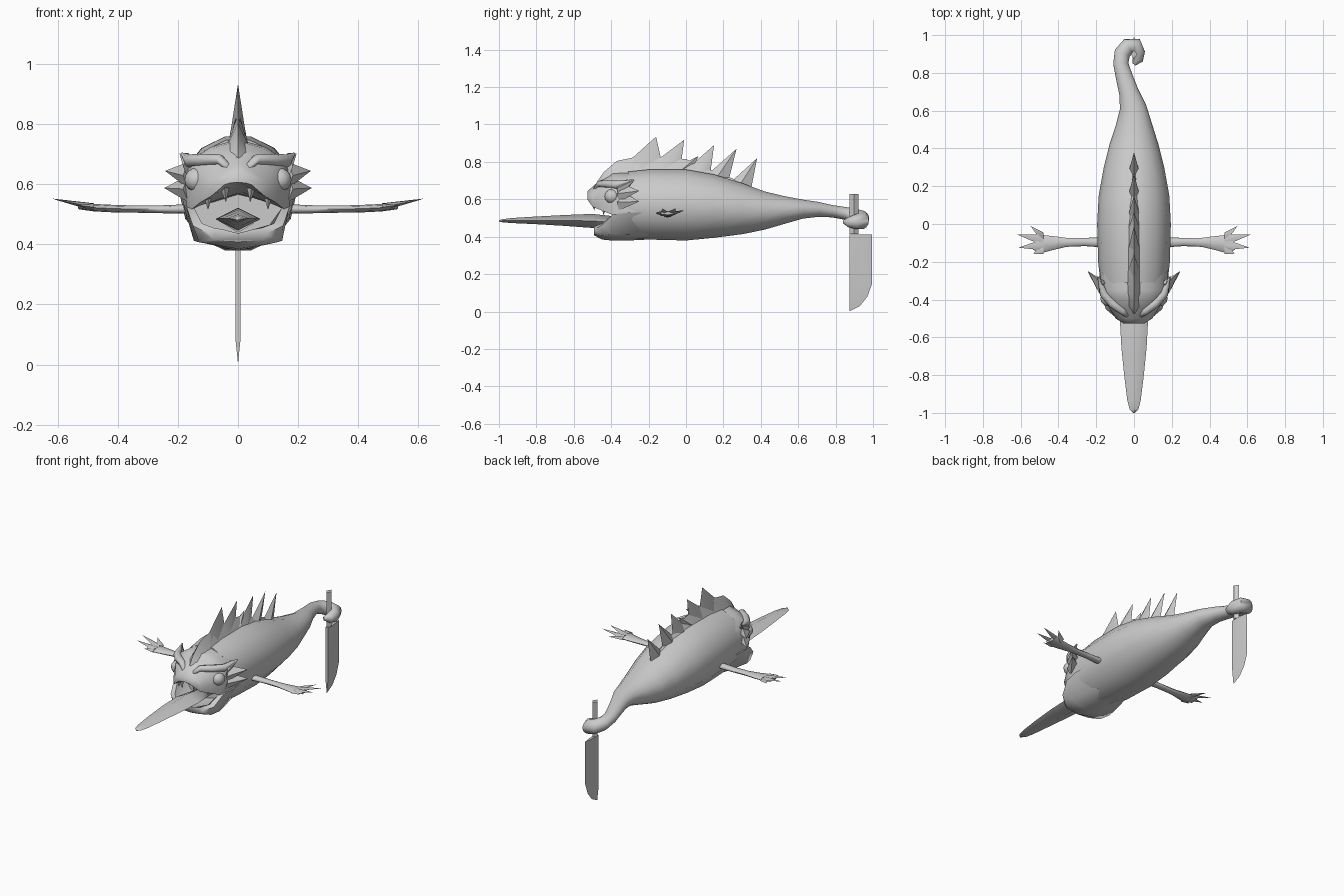
import bpy
import bmesh
from math import cos, sin, pi, radians
from mathutils import Matrix, Vector

cube = bpy.data.objects.get("Cube")
if cube:
    bpy.data.objects.remove(cube)

grey = bpy.data.materials.new("plain grey")
grey.use_nodes = True
COLOUR = (0.6, 0.6, 0.6, 1)
grey.diffuse_color = COLOUR
grey.node_tree.nodes["Principled BSDF"].inputs["Base Color"].default_value = COLOUR
UP = Vector((0, 0, 1))


def finish(bm, name, mirror=False, angle=45):
    """Turn a bmesh into a shaded object, optionally mirrored in x."""
    bmesh.ops.recalc_face_normals(bm, faces=bm.faces)
    mesh = bpy.data.meshes.new(name)
    bm.to_mesh(mesh)
    bm.free()
    mesh.materials.append(grey)
    obj = bpy.data.objects.new(name, mesh)
    bpy.context.collection.objects.link(obj)
    if mirror:
        obj.modifiers.new("Mirror", 'MIRROR')
    bpy.ops.object.select_all(action='DESELECT')
    obj.select_set(True)
    bpy.context.view_layer.objects.active = obj
    bpy.ops.object.shade_smooth_by_angle(angle=radians(angle))


def loft(bm, rings):
    """Skin a run of equal-length closed rings and cap both ends."""
    loops = [[bm.verts.new(p) for p in ring] for ring in rings]
    for a, b in zip(loops, loops[1:]):
        for i in range(len(a)):
            j = (i + 1) % len(a)
            bm.faces.new((a[i], a[j], b[j], b[i]))
    bm.faces.new(loops[0])
    bm.faces.new(loops[-1])


def tube(bm, rows, sides=12):
    """Oval sweep; each row is x, y, bottom z, top z, half width."""
    rings = []
    for i, (x, y, low, high, width) in enumerate(rows):
        a, b = rows[max(i - 1, 0)], rows[min(i + 1, len(rows) - 1)]
        along = Vector((b[0] - a[0], b[1] - a[1], 0)).normalized()
        side = along.cross(UP) * width
        centre = Vector((x, y, (low + high) / 2))
        rings.append([centre + side * cos(t) + UP * (high - low) / 2 * sin(t)
                      for t in (2 * pi * k / sides for k in range(sides))])
    loft(bm, rings)


def spike(bm, base, tip, wide, thin):
    """Four-sided spike with a diamond base."""
    base, wide, thin = Vector(base), Vector(wide), Vector(thin)
    ring = [bm.verts.new(base + d) for d in (wide, thin, -wide, -thin)]
    top = bm.verts.new(tip)
    bm.faces.new(ring)
    for i in range(4):
        bm.faces.new((ring[i], ring[(i + 1) % 4], top))


def symmetric_loft(bm, sections):
    """Each section is y and its +x half outline, from centre to centre."""
    rings = []
    for y, half in sections:
        other = [(-x, y, z) for x, z in half[-2:0:-1]]
        rings.append([(x, y, z) for x, z in half] + other)
    loft(bm, rings)


# Body tapering into a tail that curls round the knife handle
bm = bmesh.new()
tube(bm, [
    (0, -.31, .39, .752, .178), (0, -.2, .38, .764, .19), (0, 0, .375, .764, .195),
    (0, .15, .39, .737, .187), (0, .3, .41, .69, .16), (0, .42, .435, .645, .13),
    (0, .52, .465, .62, .098), (-.005, .62, .495, .6, .07), (-.028, .7, .505, .588, .052),
    (-.052, .78, .503, .57, .045), (-.07, .85, .49, .56, .04), (-.062, .905, .47, .55, .043),
    (-.03, .94, .45, .54, .045), (.005, .94, .44, .53, .046), (.022, .905, .44, .52, .037),
    (.02, .87, .45, .505, .028), (.0, .845, .468, .49, .01)], 14)
finish(bm, "body_and_tail", angle=60)

# Upper head with arched mouth roof
bm = bmesh.new()
symmetric_loft(bm, [
    (-.24, [(0, .75), (.09, .72), (.155, .66), (.18, .6), (.175, .53), (.13, .53), (0, .56)]),
    (-.35, [(0, .75), (.09, .725), (.16, .68), (.176, .6), (.17, .52), (.13, .53), (0, .57)]),
    (-.39, [(0, .745), (.085, .72), (.15, .675), (.167, .6), (.157, .515), (.125, .53), (0, .58)]),
    (-.45, [(0, .71), (.065, .685), (.115, .65), (.128, .59), (.125, .54), (.09, .555), (0, .592)]),
    (-.50, [(0, .668), (.04, .65), (.08, .62), (.097, .587), (.09, .56), (.06, .577), (0, .603)]),
    (-.527, [(0, .642), (.025, .636), (.045, .625), (.055, .61), (.045, .599), (.03, .604), (0, .607)])])
finish(bm, "upper_head", angle=60)

# Scooped lower jaw blending into the belly
bm = bmesh.new()
symmetric_loft(bm, [
    (-.2, [(0, .385), (.1, .41), (.175, .53), (.15, .53), (.1, .46), (0, .43)]),
    (-.3, [(0, .38), (.125, .41), (.182, .53), (.155, .53), (.11, .45), (0, .425)]),
    (-.39, [(0, .379), (.147, .412), (.17, .52), (.145, .52), (.11, .45), (0, .42)]),
    (-.45, [(0, .385), (.13, .407), (.15, .462), (.12, .47), (.09, .445), (0, .425)]),
    (-.492, [(0, .408), (.08, .415), (.1, .438), (.08, .455), (.05, .45), (0, .437)])])
finish(bm, "lower_jaw", angle=60)

# Long pointed tongue with a diamond section
bm = bmesh.new()
tube(bm, [(0, -.3, .44, .5, .05), (0, -.5, .447, .522, .075), (0, -.65, .458, .516, .067),
          (0, -.8, .467, .508, .052), (0, -.93, .473, .5, .036), (0, -.98, .477, .494, .024),
          (0, -1, .482, .488, .004)], 4)
finish(bm, "tongue", angle=100)

# Fangs, eyes, brows and ear frills
bm = bmesh.new()
spike(bm, (.045, -.495, .59), (.04, -.49, .54), (.016, 0, 0), (0, .016, 0))
spike(bm, (.1, -.44, .56), (.1, -.44, .515), (.014, 0, 0), (0, .014, 0))
finish(bm, "fangs", True)

bm = bmesh.new()
bmesh.ops.create_uvsphere(bm, u_segments=12, v_segments=8, radius=.04)
bmesh.ops.translate(bm, verts=bm.verts, vec=(.138, -.395, .615))
finish(bm, "eyes", True)

bm = bmesh.new()
tube(bm, [(.03, -.485, .64, .67, .012), (.06, -.462, .665, .7, .02),
          (.115, -.42, .66, .702, .024), (.16, -.37, .655, .7, .022),
          (.187, -.28, .698, .706, .004)], 8)
finish(bm, "brows", True, 70)

bm = bmesh.new()
for base_z, tip in ((.66, (.195, -.275, .703)), (.63, (.243, -.25, .645)),
                    (.585, (.246, -.25, .588))):
    spike(bm, (.165, -.34, base_z), tip, (0, .02, .045), (.018, -.03, 0))
finish(bm, "ear_frills", True)

# Crest: a low ridge carrying back-swept spikes
bm = bmesh.new()
symmetric_loft(bm, [(y, [(0, top), (width, base), (0, base - .03)]) for y, top, base, width in (
    (-.475, .695, .67, .012), (-.44, .745, .7, .03), (-.37, .805, .73, .035),
    (-.25, .83, .74, .036), (-.12, .825, .745, .034), (0, .815, .745, .032),
    (.1, .77, .73, .028), (.22, .722, .7, .022), (.34, .675, .665, .012))])
# Front y, back y, base z, tip y, tip z
for front, back, z, tip_y, tip_z in (
        (-.40, -.2, .75, -.24, .845), (-.36, -.12, .755, -.16, .935),
        (-.22, -.03, .76, -.01, .918), (-.08, .04, .76, .065, .83),
        (-.02, .13, .74, .15, .89), (.09, .23, .71, .27, .87), (.21, .35, .665, .38, .82)):
    spike(bm, (0, (front + back) / 2, z), (0, tip_y, tip_z),
          (0, (back - front) / 2, 0), (.028, 0, 0))
finish(bm, "back_crest", angle=50)

# Arms with splayed fingers
bm = bmesh.new()
tube(bm, [(.16, -.098, .502, .534, .026), (.26, -.095, .504, .53, .022),
          (.36, -.097, .506, .53, .024), (.42, -.1, .507, .532, .035),
          (.48, -.105, .51, .535, .046), (.53, -.1, .517, .537, .038)], 8)
for base_y, tip in ((-.075, (.548, -.01, .54)), (-.085, (.62, -.055, .553)),
                    (-.11, (.612, -.125, .55)), (-.13, (.535, -.157, .53))):
    spike(bm, (.48, base_y, .524), tip, (0, .03, 0), (0, 0, .013))
finish(bm, "arms", True, 70)

# Knife handle and blade held by the tail
bm = bmesh.new()
bmesh.ops.create_cone(bm, cap_ends=True, segments=4, radius1=.024, radius2=.024, depth=.215,
                      matrix=Matrix.Translation((0, .898, .522)) @ Matrix.Diagonal((.7, 1, 1, 1)))
finish(bm, "knife_handle")

bm = bmesh.new()
outline = [(.875, .412), (.995, .412), (.995, .15), (.97, .08), (.93, .03), (.875, .002)]
spine = [(.875, .412), (.94, .412), (.94, .21), (.925, .15), (.9, .11), (.875, .09)]
edge = [bm.verts.new((0, y, z)) for y, z in outline]
for s in (-1, 1):
    flat = [bm.verts.new((s * .009, y, z)) for y, z in spine]
    bm.faces.new(flat)
    for i in range(6):
        j = (i + 1) % 6
        bm.faces.new((edge[i], edge[j], flat[j], flat[i]))
finish(bm, "knife_blade", angle=20)
